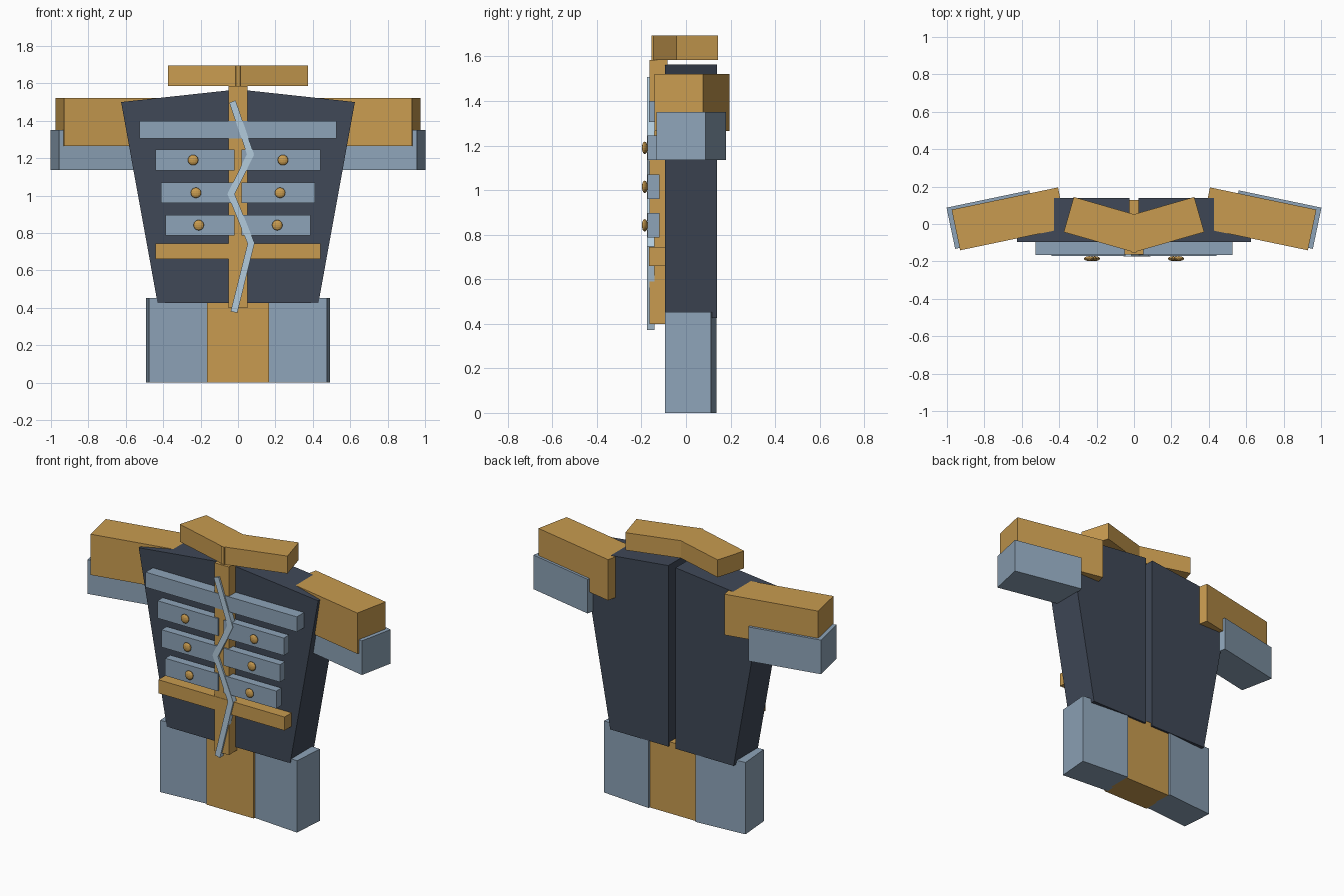
import bpy, bmesh, math
from mathutils import Vector

if "Cube" in bpy.data.objects:
    bpy.data.objects.remove(bpy.data.objects["Cube"])


def material(name, rgb):
    m = bpy.data.materials.new(name)
    m.diffuse_color = (*rgb, 1)
    m.use_nodes = True
    m.node_tree.nodes["Principled BSDF"].inputs["Base Color"].default_value = m.diffuse_color
    return m


NAVY = material("navy", (0.05, 0.065, 0.095))
GOLD = material("gold", (0.58, 0.33, 0.08))
STEEL = material("steel_blue", (0.27, 0.37, 0.48))
PALE = material("pale_blue", (0.45, 0.6, 0.72))


def finish(name, bm, mat):
    bmesh.ops.recalc_face_normals(bm, faces=bm.faces)
    mesh = bpy.data.meshes.new(name)
    bm.to_mesh(mesh)
    bm.free()
    mesh.materials.append(mat)
    ob = bpy.data.objects.new(name, mesh)
    bpy.context.collection.objects.link(ob)
    return ob


def box(name, centre, size, mat, rot=(0, 0, 0)):
    bm = bmesh.new()
    bmesh.ops.create_cube(bm, size=1)
    bmesh.ops.scale(bm, vec=size, verts=bm.verts)
    ob = finish(name, bm, mat)
    ob.location, ob.rotation_euler = centre, rot
    return ob


def span(name, x, y, z, mat):
    lims = (x, y, z)
    return box(name, [(a + b) / 2 for a, b in lims], [b - a for a, b in lims], mat)


def extrude_front(name, points, y0, y1, mat):
    bm = bmesh.new()
    face = bm.faces.new([bm.verts.new((x, y0, z)) for x, z in points])
    new = bmesh.ops.extrude_face_region(bm, geom=[face])["geom"]
    bmesh.ops.translate(bm, vec=(0, y1 - y0, 0),
                        verts=[v for v in new if isinstance(v, bmesh.types.BMVert)])
    return finish(name, bm, mat)


def knob(name, centre):
    bm = bmesh.new()
    bmesh.ops.create_uvsphere(bm, u_segments=12, v_segments=8, radius=1)
    bmesh.ops.scale(bm, vec=(0.028, 0.013, 0.028), verts=bm.verts)
    finish(name, bm, GOLD).location = centre


# Mirrored parts
for s, side in ((-1, "left"), (1, "right")):
    # tapered torso panel
    extrude_front(f"torso_panel_{side}",
                  [(s * x, z) for x, z in ((0.025, 0.425), (0.43, 0.425),
                                           (0.625, 1.5), (0.025, 1.565))],
                  -0.095, 0.14, NAVY)
    # skirt block, turned slightly
    box(f"skirt_{side}", (s * 0.32, 0.022, 0.226), (0.33, 0.206, 0.452), STEEL,
        (0, 0, -s * math.radians(4.6)))
    # shoulder and cuff
    turn = (0, 0, -s * math.radians(11.8))
    box(f"shoulder_{side}", (s * 0.668, 0.0275, 1.393), (0.581, 0.222, 0.257), GOLD, turn)
    box(f"cuff_{side}", (s * 0.758, 0.0235, 1.243), (0.452, 0.225, 0.215), STEEL, turn)
    # collar wing
    box(f"collar_{side}", (s * 0.155, -0.005, 1.64), (0.403, 0.195, 0.11), GOLD,
        (0, 0, s * math.radians(16)))
    # chest bars with knobs
    for i, (end, kx, z) in enumerate(((0.44, 0.24, 1.19), (0.413, 0.225, 1.015),
                                      (0.387, 0.21, 0.842))):
        span(f"chest_bar_{side}_{i}", sorted((s * 0.02, s * end)), (-0.172, -0.12),
             (z - 0.055, z + 0.055), STEEL)
        knob(f"knob_{side}_{i}", (s * kx, -0.185, z))

# Central parts
span("skirt_centre", (-0.165, 0.165), (-0.08, 0.127), (0, 0.45), GOLD)
span("placket", (-0.05, 0.05), (-0.163, -0.083), (0.4, 1.585), GOLD)
span("top_chest_bar", (-0.527, 0.527), (-0.167, -0.09), (1.305, 1.4), STEEL)
span("belt", (-0.44, 0.44), (-0.165, -0.095), (0.66, 0.745), GOLD)

# Zigzag strip down the front
zig = [(-0.028, 1.497), (0.067, 1.22), (-0.037, 1.008), (0.07, 0.745), (-0.02, 0.383)]
for i, (a, b) in enumerate(zip(zig, zig[1:])):
    d = Vector(b) - Vector(a)
    box(f"zigzag_{i}", ((a[0] + b[0]) / 2, -0.158, (a[1] + b[1]) / 2),
        (0.036, 0.034, d.length + 0.012), PALE, (0, math.atan2(d.x, d.y), 0))
